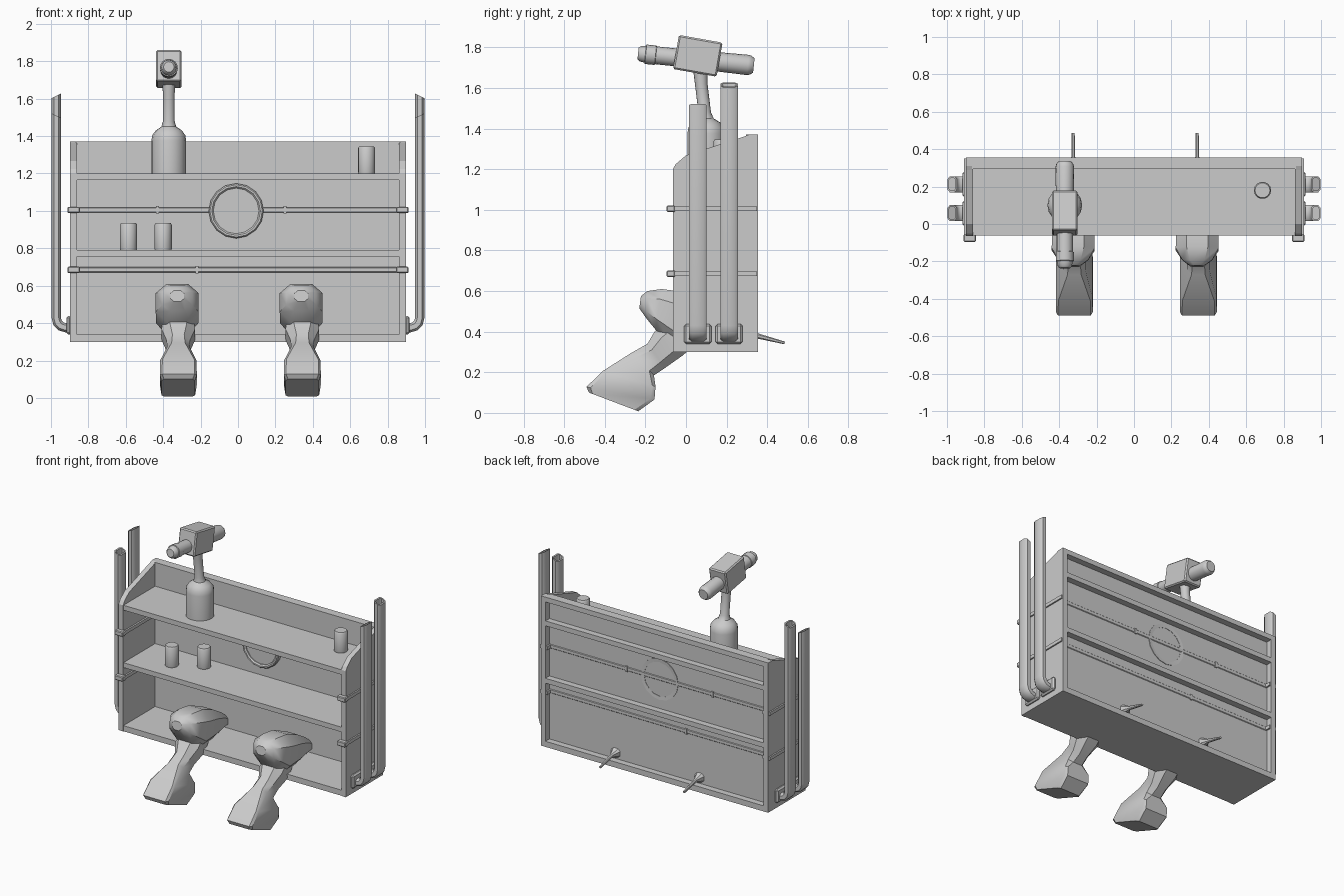
import bpy, bmesh, math
from mathutils import Vector, Matrix

if "Cube" in bpy.data.objects:
    bpy.data.objects.remove(bpy.data.objects["Cube"])


def finish(name, bm, smooth=35, bevel=0.0):
    bmesh.ops.recalc_face_normals(bm, faces=bm.faces[:])
    me = bpy.data.meshes.new(name)
    bm.to_mesh(me)
    bm.free()
    ob = bpy.data.objects.new(name, me)
    bpy.context.collection.objects.link(ob)
    if bevel:
        m = ob.modifiers.new("Bevel", 'BEVEL')
        m.width, m.segments = bevel, 1
    if smooth:
        bpy.ops.object.select_all(action='DESELECT')
        ob.select_set(True)
        bpy.context.view_layer.objects.active = ob
        bpy.ops.object.shade_smooth_by_angle(angle=math.radians(smooth))
    return ob


def box(name, x, y, z, bevel=0.0):
    """Box from (min, max) ranges."""
    bm = bmesh.new()
    c = Vector([sum(r) / 2 for r in (x, y, z)])
    s = [r[1] - r[0] for r in (x, y, z)]
    bmesh.ops.create_cube(bm, size=1, matrix=Matrix.Translation(c) @ Matrix.Diagonal((*s, 1)))
    return finish(name, bm, 0, bevel)


def loft(name, rings, smooth=35, hollow=0.0):
    """Skin a list of point rings, capped; hollow sinks a socket into the last cap."""
    bm = bmesh.new()
    vs = [[bm.verts.new(p) for p in r] for r in rings]
    n = len(vs[0])
    for a, b in zip(vs, vs[1:]):
        for i in range(n):
            j = (i + 1) % n
            bm.faces.new((a[i], a[j], b[j], b[i]))
    bm.faces.new(vs[0][::-1])
    top = bm.faces.new(vs[-1])
    if hollow:
        bmesh.ops.recalc_face_normals(bm, faces=bm.faces[:])
        bmesh.ops.inset_region(bm, faces=[top], thickness=0.01)
        ext = bmesh.ops.extrude_discrete_faces(bm, faces=[top])['faces'][0]
        for v in ext.verts:
            v.co.z -= hollow
    return finish(name, bm, smooth)


def oct_ring(p, q, w, cx, k=0.5):
    """Chamfered ring between two (y, z) points with half width w along x."""
    shape = [(1, k), (k, 1), (-k, 1), (-1, k), (-1, -k), (-k, -1), (k, -1), (1, -k)]
    c = [(p[i] + q[i]) / 2 for i in (0, 1)]
    d = [(p[i] - q[i]) / 2 for i in (0, 1)]
    return [(cx + w * b, c[0] + d[0] * a, c[1] + d[1] * a) for a, b in shape]


def turned(name, spots, axis, n=16):
    """Round part through (x, y, z, radius) spots, rings square to the axis."""
    rot = Vector(axis).to_track_quat('Z', 'Y')
    rings = []
    for x, y, z, r in spots:
        rings.append([Vector((x, y, z)) + rot @ Vector((r * math.cos(2 * math.pi * i / n),
                      r * math.sin(2 * math.pi * i / n), 0)) for i in range(n)])
    return loft(name, rings)


# Cabinet side panels
side = [(-.065, .30), (-.065, 1.20), (-.05, 1.225), (0, 1.268), (.29, 1.362), (.31, 1.37), (.355, 1.37), (.355, .30)]
for s, tag in ((-1, "left"), (1, "right")):
    loft(f"{tag}_side_panel", [[(s * x, y, z) for y, z in side] for x in (.862, .898)], 0)

# Shelves, back panel and top rail
for name, z0, z1 in (("bottom_board", .30, .34), ("middle_shelf", .755, .79),
                     ("upper_shelf", 1.165, 1.20)):
    box(name, (-.865, .865), (-.062, .355), (z0, z1))
box("back_panel", (-.865, .865), (.295, .31), (.32, 1.36))
box("top_rail", (-.865, .865), (.295, .355), (1.335, 1.37))

# Straps around the side panels, rods along the back panel
for i, z in enumerate((1.005, .685)):
    for s in (-1, 1):
        a, b = sorted((s * .85, s * .908))
        box("side_strap", (a, b), (-.08, .35), (z - .012, z + .012))
        a, b = sorted((s * .845, s * .912))
        box("strap_clip", (a, b), (-.095, -.055), (z - .017, z + .017), .005)
    box("back_rod", (-.86, .86), (.28, .314), (z - .014, z + .014), .004)
    for x in ((-.43, .25), (-.22,))[i]:
        box("rod_collar", (x - .008, x + .008), (.272, .318), (z - .02, z + .02))

# Ring on the back panel
bm = bmesh.new()
profile = [(.122, .312), (.122, .27), (.13, .262), (.14, .262), (.147, .27), (.147, .314)]
N = 16
rows = [[bm.verts.new((-.01 + r * math.cos(2 * math.pi * i / N), y, 1 + r * math.sin(2 * math.pi * i / N)))
         for r, y in profile] for i in range(N)]
for i in range(N):
    a, b = rows[i], rows[(i + 1) % N]
    for j in range(len(profile)):
        k = (j + 1) % len(profile)
        bm.faces.new((a[j], a[k], b[k], b[j]))
finish("round_frame", bm)
turned("round_pane", [(-.01, .277, 1, .124), (-.01, .30, 1, .124)], (0, 1, 0))

# Upright exhaust channels on both sides
for s in (-1, 1):
    for y, top, slant in ((.058, 1.51, -.012), (.212, 1.615, .012)):
        path = [(.885, .375, 0, 1), (.925, .376, 0, 1), (.948, .384, -.5, .87),
                (.965, .402, -.87, .5), (.972, .43, -1, 0), (.972, top, -1, 0)]
        rings = []
        for i, (x, z, nx, nz) in enumerate(path):
            ring = []
            for a, b in ((.025, .028), (.013, .043), (-.013, .043), (-.025, .028),
                         (-.025, -.028), (-.013, -.043), (.013, -.043), (.025, -.028)):
                tilt = slant * a / .025 if i == len(path) - 1 else 0
                ring.append((s * (x + nx * a), y + b, z + nz * a + tilt))
            rings.append(ring)
        loft("side_pipe", rings, 40, hollow=.12)
        a, b = sorted((s * .89, s * .918))
        box("pipe_flange", (a, b), (y - .067, y + .067), (.34, .437), .01)

# Legs: foot and shin, then thigh reaching through the cabinet to a tail pin
for cx in (-.325, .338):
    foot = [((-.478, .10), (-.235, .008), .09, .85), ((-.49, .128), (-.155, .066), .099, .88),
            ((-.41, .206), (-.15, .13), .097, .88), ((-.27, .295), (-.158, .185), .06, .6),
            ((-.19, .34), (-.105, .22), .063, .5), ((-.155, .40), (-.02, .28), .09, .5),
            ((-.08, .46), (.04, .33), .08, .5)]
    loft("foot_and_shin", [oct_ring(p, q, w, cx + .006, k) for p, q, w, k in foot])
    thigh = [((-.222, .575), (-.23, .515), .035), ((-.19, .60), (-.195, .465), .08),
             ((-.12, .61), (-.15, .41), .115), ((-.01, .595), (-.07, .335), .113),
             ((.13, .535), (.10, .335), .085), ((.24, .47), (.23, .345), .055),
             ((.31, .415), (.305, .35), .036), ((.36, .39), (.355, .365), .01),
             ((.487, .351), (.485, .338), .008)]
    loft("thigh", [oct_ring(p, q, w, cx) for p, q, w in thigh])

# Jars on the shelves
for x, y, z in ((-.585, .088, .79), (-.40, .188, .79), (.687, .18, 1.20)):
    turned("jar", [(x, y, z, .044), (x, y, z + .008, .046), (x, y, z + .135, .046),
                   (x, y, z + .145, .04)], (0, 0, 1), 14)

# Viewer: bottle base with neck
X = -.37
turned("viewer_base", [(X, .10, 1.20, .093), (X, .10, 1.375, .093), (X, .10, 1.405, .088),
                       (X, .098, 1.43, .07), (X, .096, 1.45, .04), (X, .092, 1.48, .031),
                       (X, .075, 1.62, .031), (X, .07, 1.70, .036)], (0, 0, 1))

# Viewer head: tilted box with tapered underside
bm = bmesh.new()
bmesh.ops.create_cube(bm, size=1, matrix=Matrix.Diagonal((.135, .218, .17, 1)))
bmesh.ops.bevel(bm, geom=bm.edges[:], offset=.008, segments=1, affect='EDGES')
bmesh.ops.transform(bm, matrix=Matrix.Translation((X, .058, 1.758)) @ Matrix.Rotation(math.radians(-10), 4, 'X'),
                    verts=bm.verts[:])
finish("viewer_head", bm, 0)

# Viewer lens barrels along one sloped axis
axis = Vector((0, 1, -.105)).normalized()


def barrel(name, stops):
    turned(name, [(X, y, 1.745 - .105 * y, r) for y, r in stops], axis)


barrel("front_lens", [(-.236, .028), (-.225, .038), (-.20, .042), (-.198, .048), (-.15, .048),
                      (-.148, .044), (-.02, .044)])
barrel("rear_lens", [(.12, .047), (.305, .05), (.32, .046), (.334, .035)])
